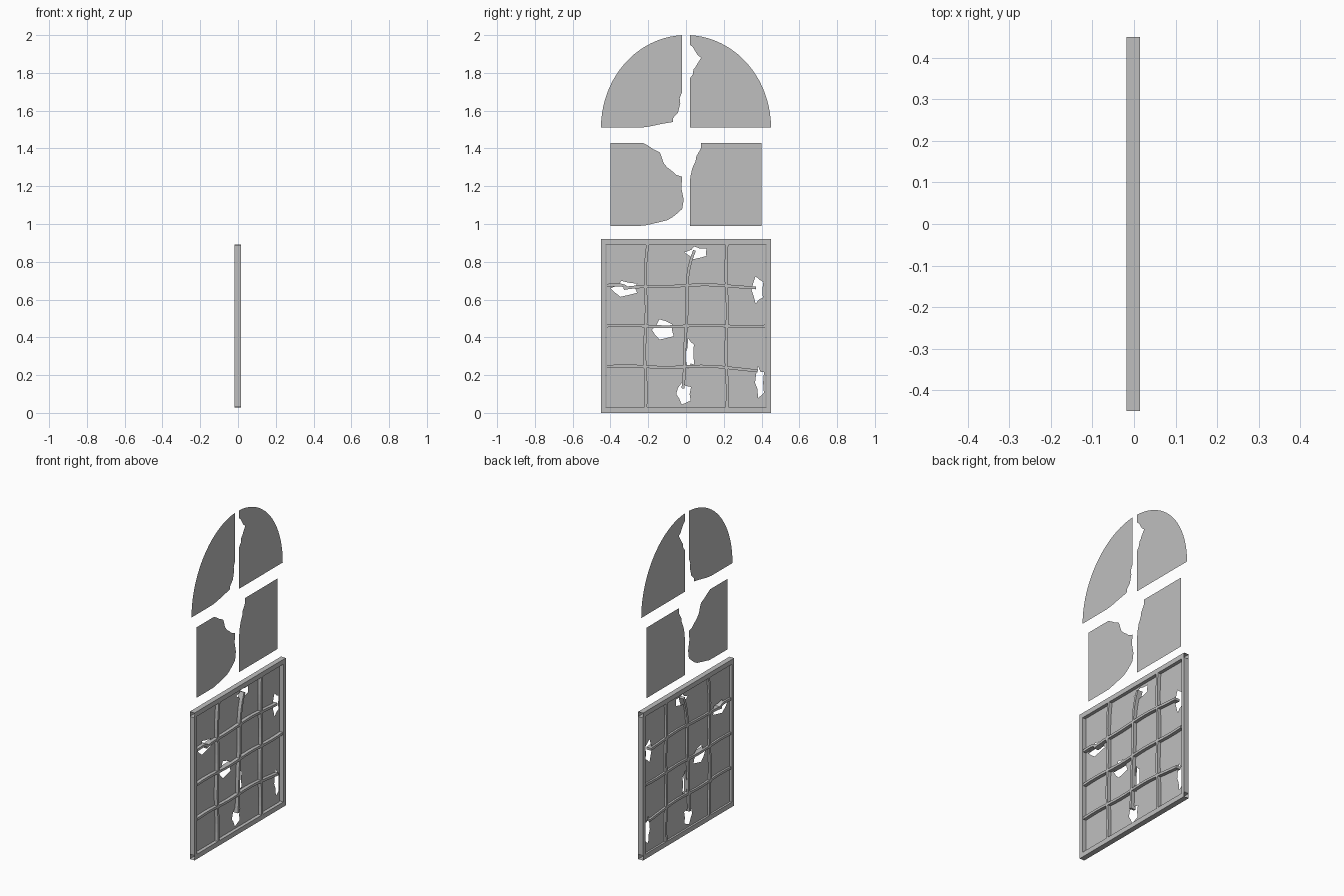
import bpy
import math
import random
from mathutils import Vector
from mathutils.geometry import tessellate_polygon

random.seed(4)
cube = bpy.data.objects.get("Cube")
if cube:
    bpy.data.objects.remove(cube, do_unlink=True)

# Main proportions
HALF_WIDTH = 0.45
FRAME_TOP = 0.92
RAIL = 0.03
PITCH = 0.215
MIDDLE = FRAME_TOP / 2
BACK, FRONT, PANE = -0.018, 0.015, -0.006
GREY = (0.52, 0.52, 0.52, 1)

# One plain grey for frame, bars and panes
grey = bpy.data.materials.new("weathered grey")
grey.use_nodes = True
grey.diffuse_color = GREY
grey.node_tree.nodes["Principled BSDF"].inputs["Base Color"].default_value = GREY


def make_object(name, vertices, faces):
    mesh = bpy.data.meshes.new(name)
    mesh.from_pydata(vertices, [], faces)
    mesh.materials.append(grey)
    part = bpy.data.objects.new(name, mesh)
    bpy.context.collection.objects.link(part)


def make_strip(name, path, width, capped):
    """Rectangular section swept along a path of (y, z) vectors."""
    vertices, faces = [], []
    last = len(path) - 1
    for index, point in enumerate(path):
        along = path[min(index + 1, last)] - path[max(index - 1, 0)]
        across = Vector((-along.y, along.x)).normalized() * width / 2
        left, right = point + across, point - across
        vertices += [(BACK, *left), (FRONT, *left), (FRONT, *right), (BACK, *right)]
    for ring in range(0, last * 4, 4):
        for side in range(4):
            after = (side + 1) % 4
            faces.append((ring + side, ring + after, ring + after + 4, ring + side + 4))
    if capped:
        end = last * 4
        faces += [(3, 2, 1, 0), tuple(range(end, end + 4))]
    make_object(name, vertices, faces)


def make_bar(name, upright, place, start, end, start_bend=0, end_bend=0):
    """Slightly wavy glazing bar whose broken ends bend away."""
    path = []
    steps = 16
    for step in range(steps + 1):
        t = step / steps
        along = start + (end - start) * t
        wave = math.sin(along / PITCH * math.pi) * 0.004
        bend = start_bend * (1 - t) ** 6 + end_bend * t ** 6
        across = place + wave + bend
        path.append(Vector((across, along) if upright else (along, across)))
    make_strip(name, path, 0.015, True)


def make_pane(name, outline, holes=()):
    """Flat sheet with optional holes, facing +x."""
    loops = [[Vector((y, z, 0)) for y, z in loop] for loop in (outline, *holes)]
    points = [point for loop in loops for point in loop]
    faces = []
    for a, b, c in tessellate_polygon(loops):
        normal = (points[b] - points[a]).cross(points[c] - points[a])
        faces.append((a, b, c) if normal.z > 0 else (a, c, b))
    make_object(name, [(PANE, point.x, point.y) for point in points], faces)


def torn_edge(*corners):
    """Break the straight runs between corners into a ragged line."""
    ragged = []
    for first, second in zip(corners, corners[1:]):
        first, second = Vector(first), Vector(second)
        ragged.append(first)
        for part in (0.3, 0.7):
            nudge = Vector((random.uniform(-1, 1), random.uniform(-1, 1)))
            ragged.append(first.lerp(second, part) + nudge * 0.008)
    return ragged + [Vector(corners[-1])]


def broken_hole(y, z, reach_y, reach_z):
    """Spiky star-shaped gap in the glass."""
    hole = []
    for spike in range(10):
        angle = math.tau * spike / 10
        reach = random.uniform(0.8, 1) if spike % 2 else random.uniform(0.5, 0.8)
        hole.append((y + reach_y * reach * math.cos(angle),
                     z + reach_z * reach * math.sin(angle)))
    return hole


def arch_edge(side, foot, crown, gap):
    """Quarter of the arch, from beside the centre line to its foot."""
    start = math.acos(gap / HALF_WIDTH)
    steps = 20
    edge = []
    for step in range(steps + 1):
        angle = start * (1 - step / steps)
        edge.append((side * HALF_WIDTH * math.cos(angle),
                     foot + (crown - foot) * math.sin(angle)))
    return edge


# Outer frame of open-ended box lengths
for side, label in ((1, "left"), (-1, "right")):
    y = side * (HALF_WIDTH - RAIL * 0.4)
    make_strip(label + "_frame_side",
               [Vector((y, RAIL)), Vector((y, FRAME_TOP - RAIL))], RAIL * 0.8, False)
for z, label in ((RAIL / 2, "bottom"), (FRAME_TOP - RAIL / 2, "top")):
    make_strip(label + "_frame_rail",
               [Vector((-HALF_WIDTH, z)), Vector((HALF_WIDTH, z))], RAIL, False)

# Upright bars, the middle one snapped at both ends
inner_top = FRAME_TOP - RAIL
inner_side = HALF_WIDTH - RAIL
make_bar("right_upright_bar", True, -PITCH, RAIL, inner_top, 0, 0.01)
make_bar("middle_upright_bar", True, 0, 0.13, 0.86, -0.02, 0.045)
make_bar("left_upright_bar", True, PITCH, RAIL, inner_top)

# Cross bars, with broken pieces at the top and bottom rows
make_bar("low_cross_bar", False, MIDDLE - PITCH, -inner_side, 0.38, 0, -0.02)
make_bar("middle_cross_bar", False, MIDDLE, -inner_side, inner_side)
make_bar("top_cross_bar", False, MIDDLE + PITCH, -0.33, 0.37, -0.02, -0.01)
make_bar("top_cross_bar_stub", False, MIDDLE + PITCH, -inner_side, -0.31, 0, -0.02)

# Lower glass, broken beside the bent bars
lower_holes = [
    broken_hole(-0.32, 0.66, 0.09, 0.05),
    broken_hole(0.06, 0.85, 0.07, 0.04),
    broken_hole(0.38, 0.65, 0.04, 0.08),
    broken_hole(-0.12, 0.44, 0.07, 0.06),
    broken_hole(0.02, 0.31, 0.03, 0.1),
    broken_hole(-0.01, 0.1, 0.05, 0.07),
    broken_hole(0.39, 0.16, 0.03, 0.1),
]
make_pane("lower_panes", [(-inner_side, RAIL), (inner_side, RAIL),
                          (inner_side, inner_top), (-inner_side, inner_top)], lower_holes)

# Arched glass, torn along the centre
foot, crown, gap = 1.51, 2, 0.02
make_pane("right_arched_pane", arch_edge(-1, foot, crown, gap) + torn_edge(
    (-0.24, foot), (-0.07, 1.54), (-0.04, 1.6), (-gap, 1.7)))
make_pane("left_arched_pane", arch_edge(1, foot, crown, gap) + [(gap, foot)] + torn_edge(
    (gap, 1.77), (0.05, 1.83), (0.08, 1.88), (gap, 1.95)))

# Square glass below the arch, torn towards the centre
low, high, outer = 0.99, 1.43, 0.4
make_pane("right_middle_pane", [(-outer, high), (-outer, low)] + torn_edge(
    (-0.27, low), (-0.1, 1.02), (-gap, 1.08), (-gap, 1.25),
    (-0.1, 1.3), (-0.14, 1.38), (-0.23, high)))
make_pane("left_middle_pane", [(gap, low), (outer, low), (outer, high)] + torn_edge(
    (0.08, high), (0.05, 1.33), (gap, 1.22)))
